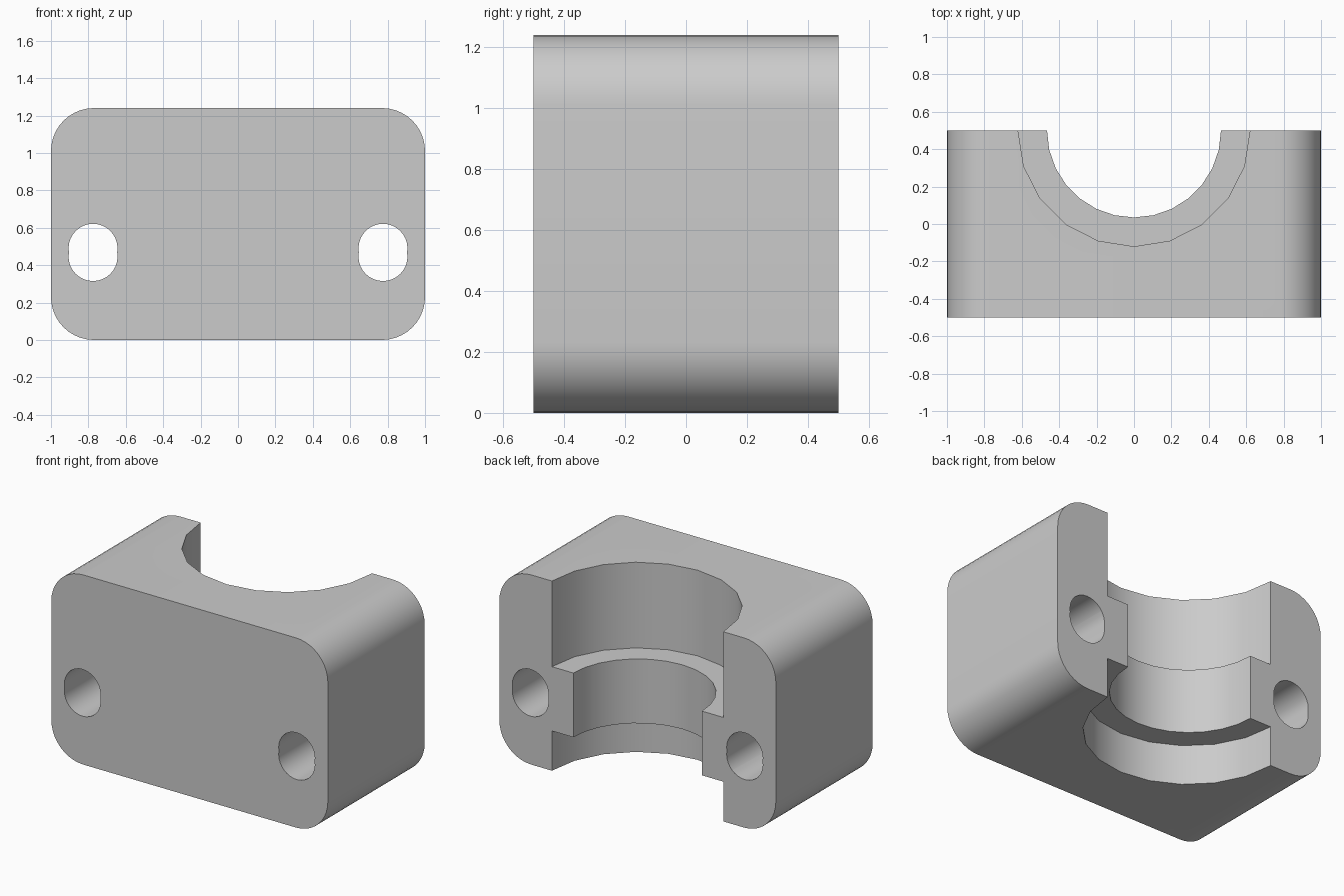
import bpy, bmesh
from math import sin, cos, pi, asin

if "Cube" in bpy.data.objects:
    bpy.data.objects.remove(bpy.data.objects["Cube"], do_unlink=True)

HALF_W, HALF_D, HEIGHT = 1.0, 0.5, 1.24
CORNER = 0.23
BORE_WIDE, BORE_NARROW = 0.62, 0.465
RIB_LOW, RIB_HIGH = 0.26, 0.68
HOLE_X, HOLE_R, HOLE_Z, HOLE_SHIFT = 0.775, 0.131, 0.468, 0.022

grey = bpy.data.materials.new("plain_grey")
grey.use_nodes = True
grey.diffuse_color = (0.6, 0.6, 0.6, 1)
grey.node_tree.nodes["Principled BSDF"].inputs["Base Color"].default_value = (0.6, 0.6, 0.6, 1)


def arc(cx, cy, r, start, end, steps):
    angles = [start + (end - start) * i / steps for i in range(steps + 1)]
    return [(cx + r * cos(a), cy + r * sin(a)) for a in angles]


def prism(name, outline, low, high, along="z"):
    """Extrude a closed outline along z or y."""
    bm = bmesh.new()
    place = (lambda u, v, w: (u, v, w)) if along == "z" else (lambda u, v, w: (u, w, v))
    rings = [[bm.verts.new(place(u, v, w)) for u, v in outline] for w in (low, high)]
    bm.faces.new(rings[0])
    bm.faces.new(rings[1])
    n = len(outline)
    for i in range(n):
        j = (i + 1) % n
        bm.faces.new((rings[0][i], rings[0][j], rings[1][j], rings[1][i]))
    bmesh.ops.recalc_face_normals(bm, faces=bm.faces)
    mesh = bpy.data.meshes.new(name)
    bm.to_mesh(mesh)
    bm.free()
    mesh.materials.append(grey)
    obj = bpy.data.objects.new(name, mesh)
    bpy.context.collection.objects.link(obj)
    return obj


# Block with rounded long edges
outline = []
for k, (sx, sz) in enumerate(((1, 1), (-1, 1), (-1, -1), (1, -1))):
    cx = sx * (HALF_W - CORNER)
    cz = HEIGHT / 2 + sz * (HEIGHT / 2 - CORNER)
    outline += arc(cx, cz, CORNER, k * pi / 2, (k + 1) * pi / 2, 10)
block = prism("clamp_block", outline, -HALF_D, HALF_D, "y")

# Stepped half bore: wide below and above, narrow through the rib
cutters = []
for name, r, low, high, sides in (
    ("lower_recess", BORE_WIDE, -0.1, RIB_LOW, 20),
    ("upper_recess", BORE_WIDE, RIB_HIGH, HEIGHT + 0.1, 20),
    ("rib_bore", BORE_NARROW, -0.2, HEIGHT + 0.2, 28),
):
    circle = arc(0, HALF_D, r, 0, 2 * pi, sides)[:-1]
    cutters.append(prism(name, circle, low, high))

# Bolt holes, each two overlapping circles
dip = asin(HOLE_SHIFT / HOLE_R)
for side, name in ((-1, "right_bolt_hole"), (1, "left_bolt_hole")):
    x = side * HOLE_X
    slot = arc(x, HOLE_Z + HOLE_SHIFT, HOLE_R, -dip, pi + dip, 18)[:-1]
    slot += arc(x, HOLE_Z - HOLE_SHIFT, HOLE_R, pi - dip, 2 * pi + dip, 18)[:-1]
    cutters.append(prism(name, slot, -HALF_D - 0.1, HALF_D + 0.1, "y"))

# Cut the block and discard the cutters
bpy.ops.object.select_all(action="DESELECT")
bpy.context.view_layer.objects.active = block
block.select_set(True)
for cutter in cutters:
    cut = block.modifiers.new(cutter.name, "BOOLEAN")
    cut.operation, cut.solver, cut.object = "DIFFERENCE", "EXACT", cutter
    bpy.ops.object.modifier_apply(modifier=cut.name)
    bpy.data.objects.remove(cutter, do_unlink=True)

bpy.ops.object.shade_smooth_by_angle(angle=pi / 6)
